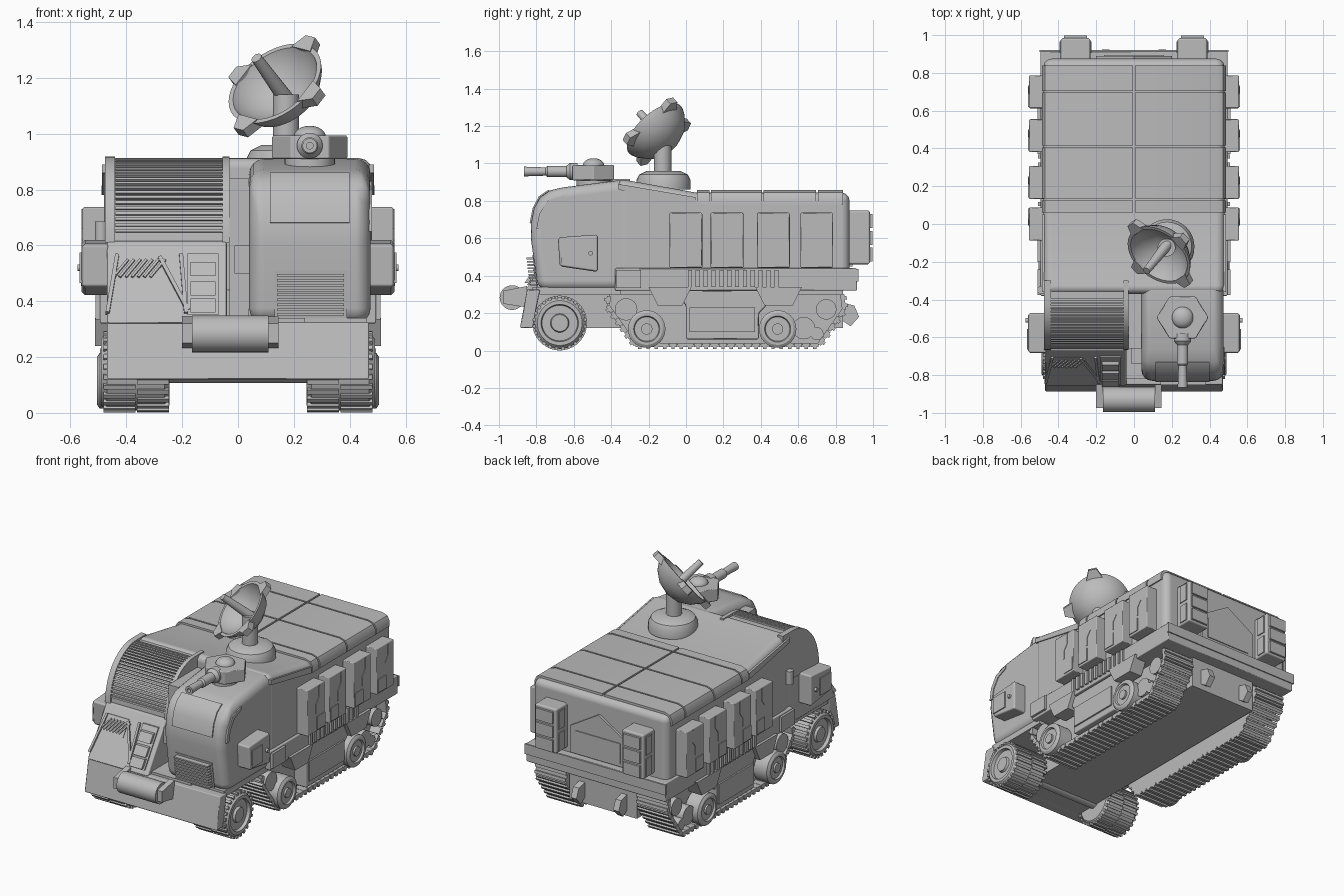
import bpy, bmesh
from math import sin, cos, pi, radians
from mathutils import Vector, Matrix

default = bpy.data.objects.get("Cube")
if default:
    bpy.data.objects.remove(default, do_unlink=True)

grey = bpy.data.materials.new("plain grey")
grey.use_nodes = True
grey.diffuse_color = (.5, .5, .5, 1)
grey.node_tree.nodes["Principled BSDF"].inputs["Base Color"].default_value = grey.diffuse_color
parts = []


def finish(name, bm, bevel=0, mirror=False, segments=3):
    bmesh.ops.remove_doubles(bm, verts=bm.verts, dist=1e-5)
    bmesh.ops.recalc_face_normals(bm, faces=bm.faces)
    mesh = bpy.data.meshes.new(name)
    bm.to_mesh(mesh)
    bm.free()
    mesh.materials.append(grey)
    part = bpy.data.objects.new(name, mesh)
    bpy.context.scene.collection.objects.link(part)
    if bevel:
        mod = part.modifiers.new("rounded edges", 'BEVEL')
        mod.width, mod.segments = bevel, segments
        mod.limit_method, mod.angle_limit = 'ANGLE', radians(35)
        mod.use_clamp_overlap, mod.harden_normals = False, True
    if mirror:
        part.modifiers.new("other side", 'MIRROR')
    parts.append(part)


def prism(name, outline, start, end, axis='X', matrix=None, **options):
    """Extrude a flat outline along one axis."""
    place = {'X': lambda a, b, d: (d, a, b),
             'Y': lambda a, b, d: (a, d, b),
             'Z': lambda a, b, d: (a, b, d)}[axis]
    bm = bmesh.new()
    rings = [[bm.verts.new(place(a, b, d)) for a, b in outline] for d in (start, end)]
    bm.faces.new(rings[0])
    bm.faces.new(rings[1])
    for i in range(len(outline)):
        bm.faces.new((rings[0][i - 1], rings[0][i], rings[1][i], rings[1][i - 1]))
    if matrix:
        bm.transform(matrix)
    finish(name, bm, **options)


def blocks(name, matrices, **options):
    bm = bmesh.new()
    for matrix in matrices:
        bmesh.ops.create_cube(bm, size=1, matrix=matrix)
    finish(name, bm, **options)


def span(x0, x1, y0, y1, z0, z1):
    low, high = Vector((x0, y0, z0)), Vector((x1, y1, z1))
    return Matrix.Translation((low + high) / 2) @ Matrix.Diagonal((*(high - low), 1))


def box(name, *limits, **options):
    blocks(name, [span(*limits)], **options)


def lathe(name, profile, origin, direction, sides=32, **options):
    """Spin (radius, height) points around a direction."""
    bm = bmesh.new()
    rings = [[bm.verts.new((r * cos(2 * pi * i / sides), r * sin(2 * pi * i / sides), h))
              for i in range(sides)] for r, h in profile]
    for low, high in zip(rings, rings[1:]):
        for i in range(sides):
            bm.faces.new((low[i - 1], low[i], high[i], high[i - 1]))
    turn = Vector(direction).to_track_quat('Z', 'Y').to_matrix().to_4x4()
    bm.transform(Matrix.Translation(origin) @ turn)
    finish(name, bm, **options)


def rod(name, radius, length, origin, direction, **options):
    lathe(name, [(0, 0), (radius, 0), (radius, length), (0, length)], origin, direction, **options)


def plate(name, x0, x1, low, high, thick, **options):
    """Raised panel on a sloping front, between two (y, z) points."""
    outline = [low, (low[0] - thick, low[1]), (high[0] - thick, high[1]), high]
    prism(name, outline, x0, x1, **options)


# Hull, chassis and skirt
prism("main_body", [(-.37, .4), (-.37, .92), (.05, .845), (.875, .845), (.875, .4)],
      -.48, .48, bevel=.045)
box("skirt", -.495, .495, -.38, .915, .32, .44, bevel=.006, segments=1)
box("chassis", -.24, .24, -.82, .84, .12, .34)
box("front_floor", -.46, .46, -.8, -.35, .3, .34)
box("rear_rail", -.5, .5, .91, .922, .37, .435)

# Roof panels
roof_edge = [(.006, .83), (.006, .857), (.435, .857), (.472, .845), (.488, .815),
             (.488, .78), (.47, .78), (.46, .83)]
for y0, y1 in ((.06, .125), (.135, .405), (.415, .695), (.705, .84)):
    prism("roof_panel", roof_edge, y0, y1, axis='Y', mirror=True)
prism("roof_side_strip", [(-.36, .86), (-.36, .89), (.05, .82), (.05, .78)], .47, .487, mirror=True)

# Driver cab on the left
cab_curve = [(-.83, .6), (-.828, .68), (-.812, .76), (-.78, .82), (-.73, .855), (-.66, .872)]
prism("cab", [(-.79, .32)] + cab_curve + [(-.36, .91), (-.28, .9), (-.28, .32)],
      .04, .475, bevel=.055, segments=4)
screen = cab_curve[1:5]
prism("windscreen", screen + [(-.6 + (y + .6) * 1.035, .6 + (z - .6) * 1.02) for y, z in screen[::-1]],
      .115, .4)
prism("cab_side_window", [(-.8, .65), (-.785, .73), (-.74, .8), (-.65, .83),
                          (-.65, .81), (-.72, .78), (-.76, .72), (-.775, .65)], .47, .48)
plate("grille_frame", .13, .39, (-.793, .34), (-.816, .51), .005)
blocks("grille_slats", [span(.14, .38, -.835 - .02 * i / 9, -.79, z, z + .009)
                        for i, z in ((i, .348 + .0175 * i) for i in range(9))])
box("cab_divider", -.03, .04, -.66, -.3, .32, .84)
box("divider_block", -.012, .04, -.74, -.6, .5, .6)

# Curved ribbed window on the right


def arch(size, steps=12):
    return [(-.4 - .26 * size * cos(t), .61 + .3 * size * sin(t))
            for t in (pi / 2 * i / steps for i in range(steps + 1))]


for name, size, x0, x1 in (("window_core", .975, -.47, -.035), ("window_outer_rim", 1.025, -.477, -.44),
                           ("window_inner_rim", 1.025, -.055, -.03)):
    prism(name, arch(size) + [(-.3, .61 + .3 * size), (-.3, .61)], x0, x1)
blocks("window_ribs", [Matrix.Translation((-.247, y, z)) @ Matrix.Rotation(-pi / 2 * i / 22, 4, 'X')
                       @ Matrix.Diagonal((.385, .016, .011, 1))
                       for i, (y, z) in enumerate(arch(.985, 22)) if i > 1])

# Sloping hood below the ribbed window


def hood(z):
    return (-.86 + .65 * (z - .32), z)


prism("hood", [hood(.32), hood(.615), (-.3, .615), (-.3, .32)], -.47, -.04, bevel=.008, segments=1)
plate("hood_step_panel", -.18, -.07, hood(.35), hood(.57), .01)
for z in (.36, .42, .49):
    plate("hood_step", -.17, -.08, hood(z), hood(z + .05), .03)
plate("hood_vent", -.43, -.28, hood(.47), hood(.565), .004)
lean = Matrix.Rotation(radians(-33), 4, 'X')
blocks("hood_vent_bars", [Matrix.Translation((-.42 + .022 * i, hood(.517)[0] - .006, .517)) @ lean
                          @ Matrix.Rotation(radians(35), 4, 'Y') @ Matrix.Diagonal((.009, .012, .09, 1))
                          for i in range(7)])
blocks("hood_ridges", [Matrix.Translation((x, hood(.46)[0], .46)) @ lean
                       @ Matrix.Rotation(radians(a), 4, 'Y') @ Matrix.Diagonal((.014, .024, .25, 1))
                       for x, a in ((-.23, -24), (-.45, 8), (-.195, -4))])

# Bumper with its winch roller
prism("bumper", [(-.888, .12), (-.85, .325), (-.78, .325), (-.82, .12)], -.47, .47, bevel=.006, segments=1)
rod("winch_roller", .066, .275, (-.165, -.93, .283), (1, 0, 0))
for x in (-.2, .11):
    prism("winch_bracket", [(-.975, .25), (-.975, .32), (-.85, .345), (-.85, .23)], x, x + .035)

# Front wheels
hub = Vector((0, -.675, .147))
lathe("front_wheel", [(0, 0), (.12, 0), (.138, .018), (.138, .225), (.12, .245), (.1, .245),
                      (.095, .225), (.05, .225), (.045, .24), (0, .24)],
      hub + Vector((.245, 0, 0)), (1, 0, 0), sides=40, mirror=True)
blocks("front_tread", [Matrix.Translation(hub) @ Matrix.Rotation(2 * pi * i / 48, 4, 'X')
                       @ Matrix.Translation((.305 + .12 * (i % 2), 0, .138))
                       @ Matrix.Diagonal((.115, .017, .016, 1)) for i in range(48)], mirror=True)
rod("front_axle", .04, .5, hub - Vector((.25, 0, 0)), (1, 0, 0))

# Crawler tracks
loop = [Vector((0, y, z)) for y, z in ((-.41, .3), (-.42, .24), (-.27, .03), (.71, .03),
                                      (.845, .22), (.835, .3))]
prism("track_core", [(p.y, p.z) for p in loop], .25, .4, mirror=True)
links, lugs = [], []
for a, b in zip(loop, loop[1:]):
    run = b - a
    count = max(1, round(run.length / .045))
    turn = Matrix.Rotation(Vector((run.y, run.z)).angle_signed(Vector((1, 0))), 4, 'X')
    for i in range(count):
        middle = Matrix.Translation(a + run * (i + .5) / count) @ turn
        links.append(middle @ Matrix.Translation((.36, 0, 0)) @ Matrix.Diagonal((.22, .042, .022, 1)))
        lugs.append(middle @ Matrix.Translation((.36, 0, -.012)) @ Matrix.Diagonal((.22, .018, .02, 1)))
blocks("track_links", links, mirror=True)
blocks("track_lugs", lugs, mirror=True)
for y in (-.21, .49):
    lathe("road_wheel", [(0, 0), (.1, 0), (.1, .09), (.085, .1), (.07, .1), (.065, .088),
                         (.03, .088), (.03, .1), (0, .1)], (.405, y, .115), (1, 0, 0), mirror=True)
for y, z, r in ((-.32, .22, .06), (.63, .12, .06), (.7, .09, .035), (.75, .22, .055)):
    rod("sprocket", r, .07, (.39, y, z), (1, 0, 0), sides=16, mirror=True)
prism("track_guard", [(-.06, .32), (0, .24), (0, .06), (.39, .06), (.39, .2), (.43, .24), (.43, .32)],
      .39, .485, bevel=.008, segments=1, mirror=True)
box("track_guard_panel", .48, .495, .02, .37, .1, .23, mirror=True)
for y0, y1 in ((-.2, .03), (.37, .62)):
    prism("track_bracket", [(y0, .34), (y0 + .05, .24), (y1 - .05, .24), (y1, .34)],
          .42, .512, mirror=True)

# Skirt louvres and hatch
blocks("skirt_louvres", [span(.49, .508, y, y + .022, .34, .43)
                         for y in (.01 + .042 * i for i in range(12))], mirror=True)
box("skirt_hatch", .49, .51, -.375, -.24, .335, .43, mirror=True)

# Side lockers
for i, y in enumerate((-.088, .132, .38, .612)):
    box("side_locker", .47, .557, y, y + .175, .442, .737, bevel=.006, segments=1, mirror=True)
    shift = .09 if i == 0 else .008
    box("locker_label", .55, .562, y + shift, y + shift + .08, .455, .54, mirror=True)
    prism("locker_ridge", [(y + .08, .56), (y + .08, .62), (y + .11, .66), (y + .11, .73),
                           (y + .12, .73), (y + .12, .655), (y + .09, .615), (y + .09, .56)],
          .55, .56, mirror=True)
prism("cab_side_box", [(-.685, .605), (-.675, .45), (-.47, .42), (-.47, .62)],
      .46, .56, bevel=.012, segments=1, mirror=True)
box("cab_box_plate", .55, .567, -.665, -.555, .465, .575, mirror=True)
rod("cab_box_knob", .012, .02, (.555, -.51, .52), (1, 0, 0), mirror=True)
rod("side_canister", .022, .085, (-.49, -.35, .6), (0, 0, 1))

# Rear door, lockers and tow brackets
prism("rear_door", [(-.2, .45), (-.2, .62), (0, .74), (.2, .62), (.2, .45)], .86, .89, axis='Y')
prism("rear_door_panel", [(-.16, .47), (-.16, .6), (.16, .6), (.16, .47)], .88, .896, axis='Y')
box("rear_locker", .23, .388, .86, .985, .46, .75, bevel=.012, segments=1, mirror=True)
for z in (.475, .565, .655):
    box("rear_locker_panel", .25, .37, .98, .998, z, z + .075, mirror=True)
for z in (.475, .615):
    box("rear_locker_side", .224, .394, .905, .965, z, z + .115, mirror=True)
prism("tow_bracket", [(.82, .26), (.9, .24), (.925, .18), (.88, .13), (.82, .17)], .13, .17, mirror=True)

# Gun turret on the cab roof
turret = Vector((.257, -.495, .86))
rod("turret_ring", .09, .06, turret, (0, 0, 1))
prism("turret", [(turret.x + .138 * cos(pi / 3 * i), turret.y + .128 * sin(pi / 3 * i))
                 for i in range(6)], .91, .993, axis='Z', bevel=.006, segments=1)
lathe("turret_dome", [(.057 * cos(pi / 16 * i), .038 * sin(pi / 16 * i)) for i in range(9)],
      turret + Vector((0, 0, .13)), (0, 0, 1))
lathe("gun", [(0, 0), (.046, 0), (.046, .04), (.03, .06), (.03, .16), (.022, .17),
              (.026, .285), (.012, .285), (.012, .25), (0, .25)], (.257, -.58, .957), (0, -1, 0))

# Dish aerial
lathe("dish_base", [(0, 0), (.145, 0), (.145, .05), (.13, .08), (.09, .1), (0, .1)],
      (.175, -.12, .86), (0, 0, 1))
rod("dish_mast", .047, .2, (.172, -.125, .94), (0, 0, 1))
facing = Vector((-.47, -.59, .65)).normalized()
across = Vector((.125, .08, .15))
across = (across - facing * across.dot(facing)).normalized()
dish_frame = Matrix((across, facing.cross(across), facing)).transposed().to_4x4()
dish_frame = Matrix.Translation((.132, -.165, 1.18)) @ dish_frame
lathe("dish_bowl", [(0, -.115), (.07, -.1), (.125, -.062), (.16, -.02), (.17, 0), (.188, 0),
                    (.178, -.025), (.14, -.078), (.08, -.118), (0, -.135)],
      dish_frame.translation, facing, sides=40)
lathe("dish_horn", [(0, -.12), (.03, -.12), (.02, .14), (0, .14)], dish_frame.translation, facing)
for i in range(4):
    prism("dish_tab", [(.165, -.05), (.225, -.025), (.225, .025), (.165, .05)], -.035, .004, axis='Z',
          matrix=dish_frame @ Matrix.Rotation(pi / 2 * i, 4, 'Z'))

# Smooth the curved parts
for item in bpy.context.selected_objects:
    item.select_set(False)
for part in parts:
    part.select_set(True)
bpy.context.view_layer.objects.active = parts[0]
bpy.ops.object.shade_smooth_by_angle(angle=radians(32))
